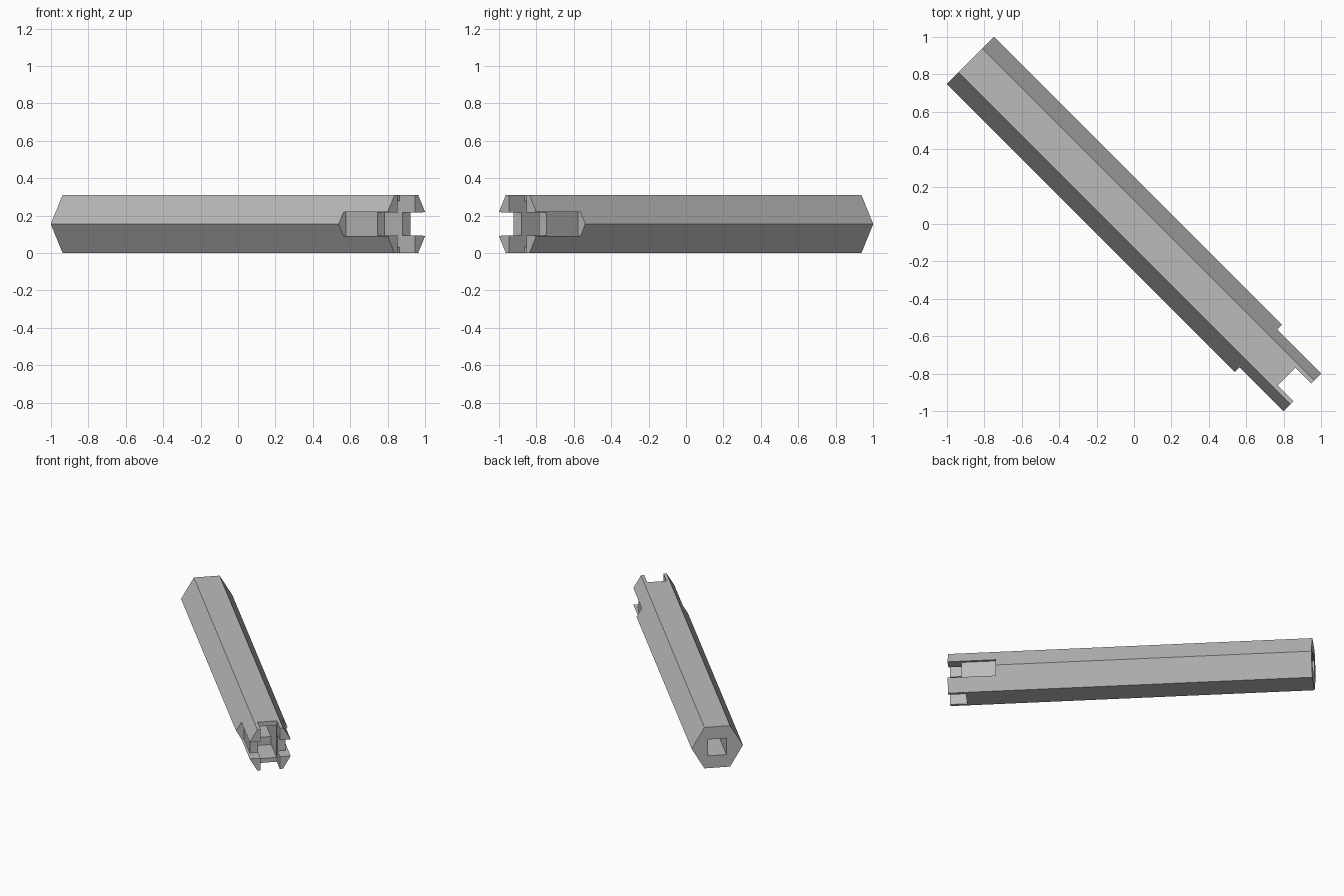
import bpy
import math
from mathutils import Matrix

if "Cube" in bpy.data.objects:
    bpy.data.objects.remove(bpy.data.objects["Cube"])

FLAT = 0.31                       # flat-to-flat height of the hexagon
RADIUS = FLAT / math.sqrt(3)
BACK, FRONT = -1.237, 1.273       # ends along the bar's own axis

grey = bpy.data.materials.new("plain_grey")
grey.diffuse_color = (0.5, 0.5, 0.5, 1)
grey.use_nodes = True
grey.node_tree.nodes["Principled BSDF"].inputs["Base Color"].default_value = grey.diffuse_color


def box(name, x0, x1, y0, y1, z0, z1):
    bpy.ops.mesh.primitive_cube_add(size=1)
    ob = bpy.context.object
    ob.name = name
    ob.data.transform(Matrix.Translation(((x0 + x1) / 2, (y0 + y1) / 2, (z0 + z1) / 2))
                      @ Matrix.Diagonal((x1 - x0, y1 - y0, z1 - z0, 1)))
    return ob


# Hexagonal bar lying along local x, flat faces up and down
bpy.ops.mesh.primitive_cylinder_add(vertices=6, radius=RADIUS, depth=FRONT - BACK)
bar = bpy.context.object
bar.name = "hexagonal_bar"
bar.data.transform(Matrix.Rotation(math.radians(90), 4, 'Y'))
if max(v.co.z for v in bar.data.vertices) > FLAT * 0.55:
    bar.data.transform(Matrix.Rotation(math.radians(30), 4, 'X'))
bar.data.transform(Matrix.Translation(((BACK + FRONT) / 2, 0, 0)))
bar.data.materials.append(grey)

END = 1.4
cutters = [
    # Square bore through the whole length
    box("bore_cutter", -END, END, -0.064, 0.064, -0.062, 0.062),
    # Taller channel inside the slotted end
    box("channel_cutter", 0.94, END, -0.066, 0.066, -0.122, 0.122),
    # Slots through the side walls, then through top and bottom
    box("side_slot_cutter", 1.178, END, -0.3, 0.3, -0.0625, 0.0625),
    box("top_slot_cutter", 1.154, END, -0.067, 0.067, -0.3, 0.3),
]
# Shallow recesses along both side edges
for side in (-1, 1):
    y0, y1 = sorted((side * 0.125, side * 0.3))
    cutters.append(box("side_recess_cutter", 0.94, END, y0, y1, -0.063, 0.063))

for cutter in cutters:
    bpy.ops.object.select_all(action='DESELECT')
    bar.select_set(True)
    bpy.context.view_layer.objects.active = bar
    mod = bar.modifiers.new("cut", 'BOOLEAN')
    mod.operation = 'DIFFERENCE'
    mod.solver = 'EXACT'
    mod.object = cutter
    bpy.ops.object.modifier_apply(modifier=mod.name)
    bpy.data.objects.remove(cutter)

# Turn the bar diagonally and rest it on the ground
bar.data.transform(Matrix.Translation((0, 0, FLAT / 2))
                   @ Matrix.Rotation(math.radians(-45), 4, 'Z'))
